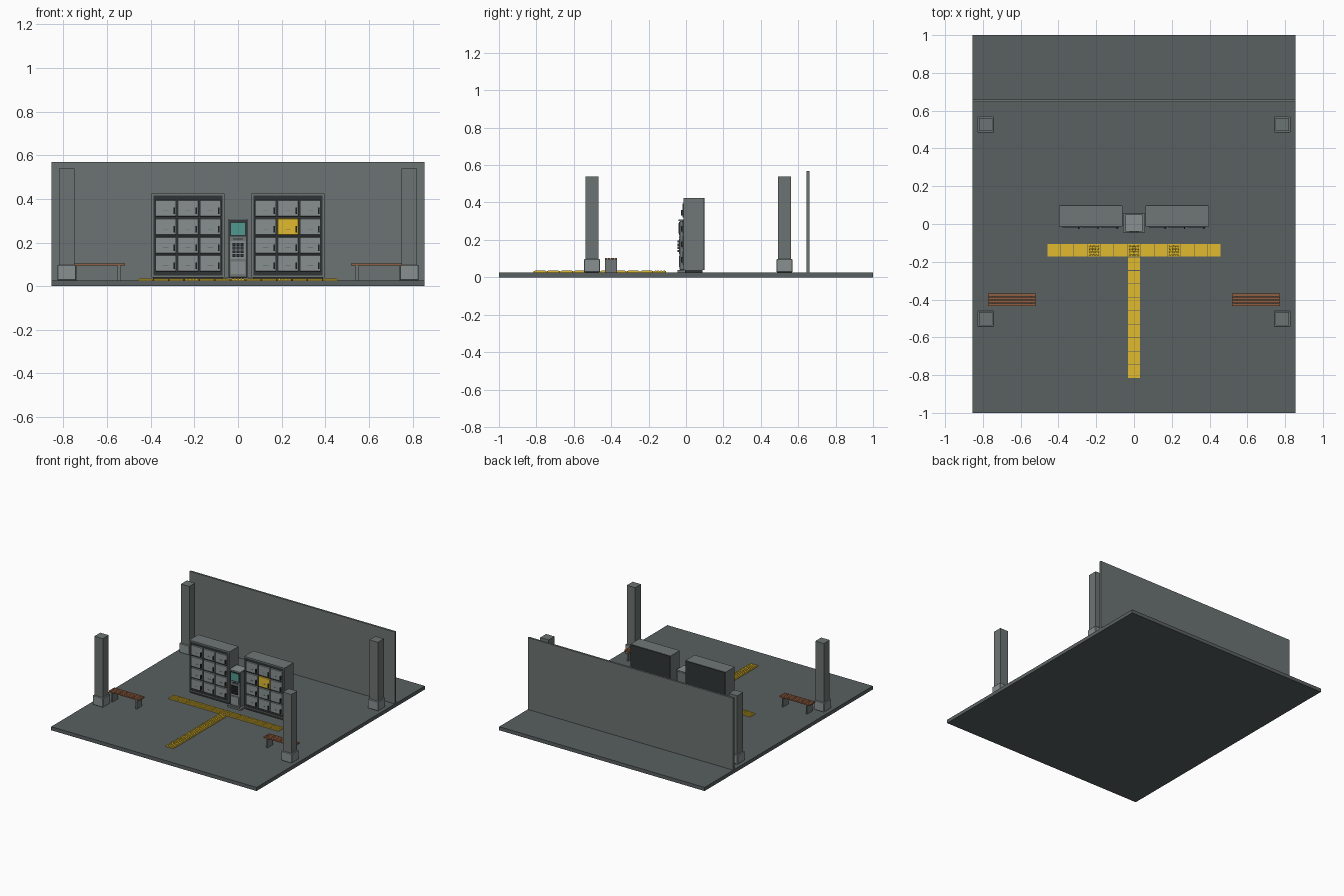
import bpy, bmesh
from mathutils import Matrix, Vector

if "Cube" in bpy.data.objects:
    bpy.data.objects.remove(bpy.data.objects["Cube"])


def material(name, rgb):
    m = bpy.data.materials.new(name)
    m.diffuse_color = (*rgb, 1)
    m.use_nodes = True
    m.node_tree.nodes["Principled BSDF"].inputs["Base Color"].default_value = m.diffuse_color
    return m


FLOOR = material("floor_grey", (0.10, 0.115, 0.115))
WALL = material("wall_grey", (0.15, 0.175, 0.17))
LIGHT = material("light_grey", (0.25, 0.28, 0.28))
STEEL = material("steel_grey", (0.16, 0.18, 0.18))
DARK = material("charcoal", (0.03, 0.035, 0.035))
YELLOW = material("yellow", (0.75, 0.5, 0.03))
WOOD = material("wood", (0.28, 0.11, 0.05))
TEAL = material("teal", (0.08, 0.32, 0.28))


def finish(name, bm, mat, bevel=0):
    me = bpy.data.meshes.new(name)
    bm.to_mesh(me)
    bm.free()
    ob = bpy.data.objects.new(name, me)
    bpy.context.collection.objects.link(ob)
    me.materials.append(mat)
    if bevel:
        mod = ob.modifiers.new("bevel", 'BEVEL')
        mod.width = bevel
        mod.segments = 1
    return ob


def add_box(bm, x0, x1, y0, y1, z0, z1):
    c = Vector(((x0 + x1) / 2, (y0 + y1) / 2, (z0 + z1) / 2))
    s = Matrix.Diagonal((x1 - x0, y1 - y0, z1 - z0, 1))
    bmesh.ops.create_cube(bm, size=1, matrix=Matrix.Translation(c) @ s)


def boxes(name, mat, items, bevel=0):
    bm = bmesh.new()
    for b in items:
        add_box(bm, *b)
    return finish(name, bm, mat, bevel)


G = 0.027  # floor level

# Floor slab and rear wall
boxes("floor_slab", FLOOR, [(-0.855, 0.855, -1, 1, 0, G)])
boxes("rear_wall", WALL, [(-0.855, 0.855, 0.645, 0.66, G, 0.568)])

# Four columns with footings
for cx in (-0.785, 0.785):
    for cy in (-0.502, 0.527):
        boxes("column", WALL, [(cx - .035, cx + .035, cy - .035, cy + .035, G, 0.54)])
        boxes("column_footing", LIGHT,
              [(cx - .043, cx + .043, cy - .043, cy + .043, G, 0.097)], 0.003)

# Locker banks
ROWS = (0.105, 0.188, 0.272, 0.357)
for side in (-1, 1):
    cx = side * 0.229
    l, r = cx - 0.167, cx + 0.167
    boxes("locker_shell", STEEL, [
        (l, l + .009, -0.014, 0.094, 0.04, 0.425),
        (r - .009, r, -0.014, 0.094, 0.04, 0.425),
        (l + .009, r - .009, -0.014, 0.094, 0.416, 0.425),
        (l + .009, r - .009, -0.014, 0.094, 0.04, 0.05)])
    boxes("locker_carcass", DARK, [(l + .009, r - .009, -0.008, 0.09, 0.05, 0.416)])
    boxes("locker_back_panel", DARK, [(l + .002, r - .002, 0.094, 0.098, 0.04, 0.423)])
    boxes("locker_plinth", DARK, [(l + .006, r - .006, -0.006, 0.088, G, 0.04)])
    doors, handles, slots = [], [], []
    for col in (-1, 0, 1):
        for row, z in enumerate(ROWS):
            x = cx + col * 0.102
            door = (x - .048, x + .048, -0.018, -0.007, z - .038, z + .038)
            if side == 1 and col == 0 and row == 2:
                boxes("yellow_locker_door", YELLOW, [door], 0.002)
            else:
                doors.append(door)
            handles.append((x + .035, x + .042, -0.027, -0.017, z - .027, z + .003))
            slots.append((x - .012, x + .012, -0.0195, -0.017, z - .013, z - .009))
    boxes("locker_doors", LIGHT, doors, 0.002)
    boxes("locker_handles", DARK, handles)
    boxes("locker_slots", STEEL, slots)

# Payment kiosk between the banks
boxes("kiosk_plinth", STEEL, [(-0.057, 0.057, -0.046, 0.055, G, 0.04)])
boxes("kiosk_body", STEEL, [(-0.043, 0.043, -0.034, 0.048, 0.04, 0.302)], 0.003)
boxes("kiosk_cap", LIGHT, [(-0.045, 0.045, -0.04, 0.05, 0.302, 0.309)])
boxes("kiosk_screen_bezel", DARK, [(-0.037, 0.037, -0.038, -0.033, 0.227, 0.297)])
boxes("kiosk_screen", TEAL, [(-0.031, 0.031, -0.040, -0.037, 0.234, 0.290)])
boxes("kiosk_keypad_plate", LIGHT, [(-0.034, 0.034, -0.037, -0.033, 0.125, 0.208)])
boxes("kiosk_keys", DARK, [(i * .018 - .007, i * .018 + .007, -0.045, -0.036, z, z + .013)
                           for i in (-1, 0, 1) for z in (0.134, 0.151, 0.168, 0.185)])
boxes("kiosk_card_slot", DARK, [(-0.022, 0.022, -0.037, -0.033, 0.214, 0.219)])
boxes("kiosk_service_panel", LIGHT, [(-0.032, 0.032, -0.037, -0.033, 0.055, 0.113)])

# Tactile paving: cross strip and approach strip
tiles, bars, domes = [], [], []
H = 0.0325
for i in range(-6, 7):
    x, y = i * 0.0707, -0.14
    tiles.append((x - .034, x + .034, y - .033, y + .033, G, H))
    if i in (-3, 0, 3):
        domes += [(x + a * .015, y + b * .015) for a in (-1.5, -.5, .5, 1.5)
                  for b in (-1.5, -.5, .5, 1.5)]
    else:
        bars += [(x - .028, x + .028, y + b - .0035, y + b + .0035, H, 0.036)
                 for b in (-.0225, -.0075, .0075, .0225)]
for i in range(9):
    y = -0.2105 - i * 0.0712
    tiles.append((-.033, .033, y - .034, y + .034, G, H))
    bars += [(b - .0035, b + .0035, y - .028, y + .028, H, 0.036)
             for b in (-.0225, -.0075, .0075, .0225)]
boxes("tactile_tiles", YELLOW, tiles)
boxes("tactile_bars", YELLOW, bars)
bm = bmesh.new()
for x, y in domes:
    bmesh.ops.create_cone(bm, cap_ends=True, segments=8, radius1=.005, radius2=.0035,
                          depth=.004, matrix=Matrix.Translation((x, y, H + .002)))
finish("tactile_domes", bm, YELLOW)

# Slatted benches
for side in (-1, 1):
    cx = side * 0.645
    boxes("bench_slats", WOOD, [(cx - .127, cx + .127, y - .007, y + .007, 0.094, 0.103)
                                for y in (-.427, -.410, -.393, -.376)])
    boxes("bench_legs", STEEL, [(cx + s * .1 - .006, cx + s * .1 + .006, -.434, -.369, G, 0.094)
                                for s in (-1, 1)])
